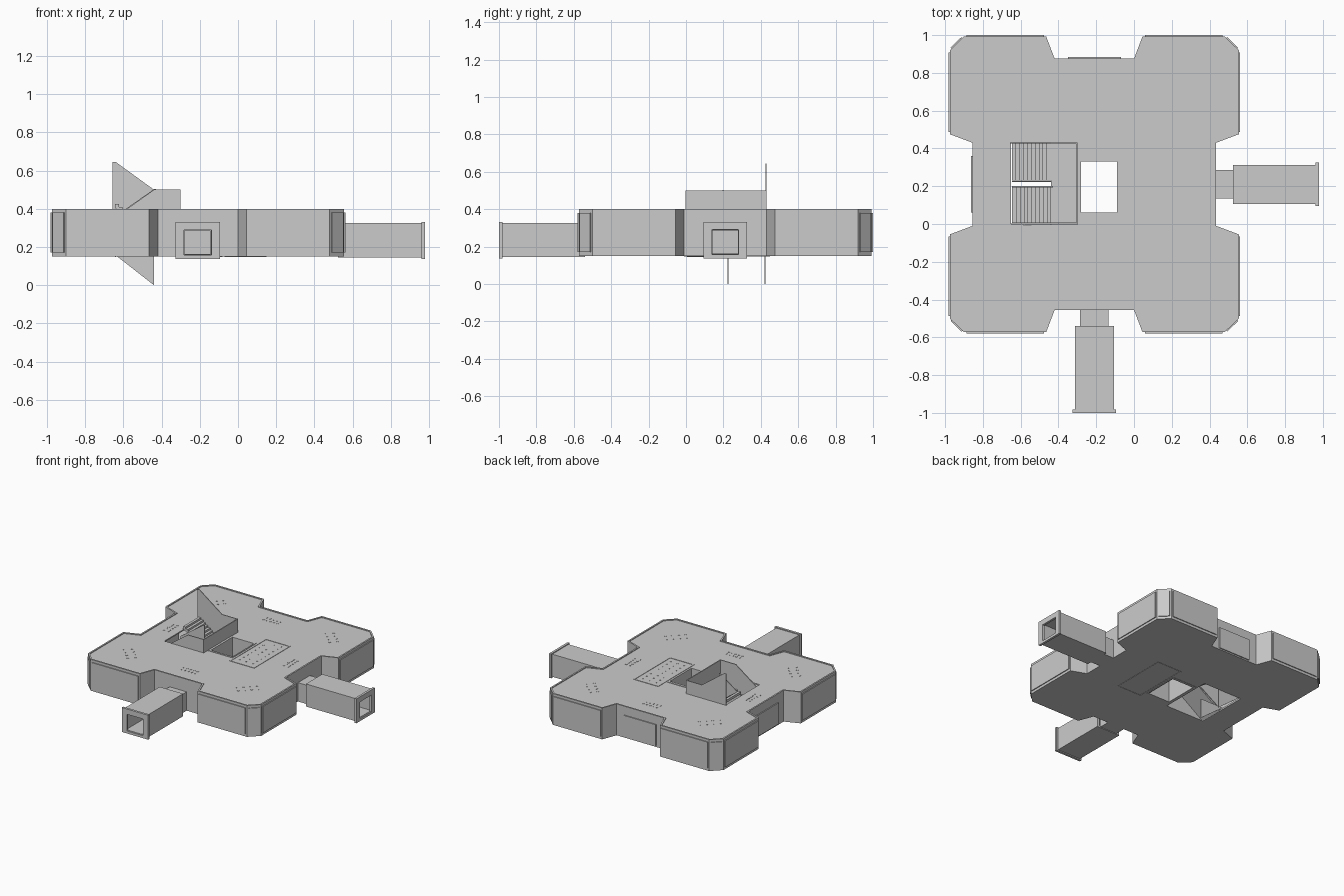
import bpy, bmesh
from mathutils import Vector

if "Cube" in bpy.data.objects:
    bpy.data.objects.remove(bpy.data.objects["Cube"])

CX, CY = -0.21, 0.21          # centre of the storey plan
Z0, Z1 = 0.15, 0.40           # underside and roof of the storey


def prism(name, pts, vec):
    """Extrude a closed planar polygon along vec."""
    bm = bmesh.new()
    f = bm.faces.new([bm.verts.new(p) for p in pts])
    ext = bmesh.ops.extrude_face_region(bm, geom=[f])
    vs = [g for g in ext['geom'] if isinstance(g, bmesh.types.BMVert)]
    bmesh.ops.translate(bm, verts=vs, vec=vec)
    bmesh.ops.recalc_face_normals(bm, faces=bm.faces)
    me = bpy.data.meshes.new(name)
    bm.to_mesh(me)
    bm.free()
    ob = bpy.data.objects.new(name, me)
    bpy.context.collection.objects.link(ob)
    return ob


def plan(name, pts, za, zb):
    return prism(name, [(x, y, za) for x, y in pts], (0, 0, zb - za))


def side(name, pts, ya, yb):
    return prism(name, [(x, ya, z) for x, z in pts], (0, yb - ya, 0))


def box(name, x0, x1, y0, y1, z0, z1):
    return plan(name, [(x0, y0), (x1, y0), (x1, y1), (x0, y1)], z0, z1)


def cut(ob, *cutters):
    for c in cutters:
        m = ob.modifiers.new('cut', 'BOOLEAN')
        m.operation, m.solver, m.object = 'DIFFERENCE', 'EXACT', c
        bpy.context.view_layer.objects.active = ob
        bpy.ops.object.modifier_apply(modifier=m.name)
        bpy.data.objects.remove(c)
    return ob


def inset(pts, d):
    """Offset a clockwise outline inwards by d with mitred corners."""
    out, n = [], len(pts)
    for i in range(n):
        a, b, c = (Vector(pts[(i + k) % n]) for k in (-1, 0, 1))
        u, v = (b - a).normalized(), (c - b).normalized()
        nu, nv = Vector((u.y, -u.x)), Vector((v.y, -v.x))
        m = (nu + nv) / (1 + nu.dot(nv))
        out.append(tuple(b + m * d))
    return out


# Outline: one corner lobe mirrored into four, running clockwise
Q = [(0.21, 0.665), (0.255, 0.783), (0.69, 0.783), (0.765, 0.71), (0.765, 0.265), (0.645, 0.22)]
outline, lobe_edges = [], []
for sx, sy in ((1, 1), (1, -1), (-1, -1), (-1, 1)):
    q = [(CX + sx * x, CY + sy * y) for x, y in Q]
    if sx * sy < 0:
        q.reverse()
    outline += q
    lobe_edges += [(q[i], q[i + 1]) for i in (1, 2, 3)]

# Storey shell: recessed roof inside a rim, hollow inside, stairwell, lift shaft and doors cut out
shell = plan('storey_shell', outline, Z0, Z1)
cut(shell,
    plan('rim_cut', inset(outline, 0.012), 0.394, 0.45),
    plan('room_cut', inset(outline, 0.022), 0.163, 0.384),
    box('well_cut', -0.65, -0.302, 0.0, 0.43, 0.1, 0.5),
    box('shaft_cut', -0.28, -0.09, 0.06, 0.33, 0.1, 0.5),
    box('south_door_cut', -0.28, -0.145, -0.5, -0.4, 0.163, 0.285),
    box('east_door_cut', 0.38, 0.48, 0.143, 0.278, 0.163, 0.285))

# Raised window panels on the lobe walls
for p, q in lobe_edges:
    p, q = Vector(p), Vector(q)
    d = (q - p).normalized()
    n = Vector((-d.y, d.x)) * 0.007
    a, b = p + d * 0.012, q - d * 0.012
    plan('wall_panel', [a, b, b + n, a + n], 0.17, 0.38)

# Closed doors on the back and left recesses
box('back_door_panel', -0.35, -0.07, 0.87, 0.883, 0.16, 0.33)
box('left_door_panel', -0.863, -0.85, 0.06, 0.36, 0.16, 0.33)

# Lift shaft lining
cut(box('lift_shaft', -0.297, -0.08, 0.045, 0.35, 0.148, 0.398),
    box('lift_cut', -0.28, -0.09, 0.06, 0.33, 0.1, 0.5))

# Core room partitions beside the shaft
for w in ((-0.07, 0.15, -0.01, 0.0), (-0.07, 0.15, 0.44, 0.45),
          (0.14, 0.15, 0.0, 0.44), (-0.07, -0.06, 0.0, 0.44)):
    box('core_partition', *w, 0.148, 0.397)


# Two stair flights and the half landing
def flight(name, z_lo, x_lo, x_hi, ya, yb, n=10):
    dx, dz = (x_hi - x_lo) / n, 0.15 / n
    pts = [(x_lo, z_lo - 0.01)]
    for i in range(n):
        pts += [(x_lo + i * dx, z_lo + (i + 1) * dz), (x_lo + (i + 1) * dx, z_lo + (i + 1) * dz)]
    pts += [(x_hi, z_lo + 0.13)]
    return side(name, pts, ya, yb)


flight('lower_flight', 0.155, -0.645, -0.44, 0.005, 0.195)
flight('upper_flight', 0.275, -0.44, -0.645, 0.23, 0.425)
box('stair_landing', -0.44, -0.305, 0.005, 0.425, 0.27, 0.29)

# Stair walls: sloping sides, end wall, middle balustrade and lower skirts
side('front_stair_wall', [(-0.65, 0.15), (-0.65, 0.35), (-0.44, 0.5), (-0.3, 0.5), (-0.3, 0.15)], -0.004, 0.003)
side('back_stair_wall', [(-0.657, 0.15), (-0.657, 0.645), (-0.64, 0.645), (-0.44, 0.5), (-0.3, 0.5), (-0.3, 0.15)], 0.425, 0.431)
box('stair_end_wall', -0.308, -0.3, 0.0, 0.43, 0.15, 0.5)
side('stair_balustrade', [(-0.645, 0.165), (-0.645, 0.36), (-0.44, 0.503), (-0.43, 0.503), (-0.43, 0.3)], 0.194, 0.2)
for y in (0.222, 0.42):
    side('stair_skirt', [(-0.645, 0.16), (-0.44, 0.16), (-0.44, 0.0)], y, y + 0.006)


# Corridors: hollow connector, hollow passage and end frame, along +x or -y
def tube(name, east, a, b, w, z0, z1, iw, iz0, iz1):
    def span(n, s, e, h, lo, hi):
        if east:
            return box(n, s, e, CY - h, CY + h, lo, hi)
        return box(n, CX - h, CX + h, CY - e, CY - s, lo, hi)
    off = 0 if east else CY
    cut(span(name, a + off, b + off, w, z0, z1),
        span('bore', a + off - 0.02, b + off + 0.02, iw, iz0, iz1))


for east, wall, mid, end in ((True, 0.425, 0.525, 0.98), (False, 0.445, 0.54, 1.0)):
    s = 'east' if east else 'south'
    tube(s + '_connector', east, wall, mid + 0.005, 0.075, 0.15, 0.30, 0.068, 0.16, 0.288)
    tube(s + '_passage', east, mid, end - 0.01, 0.103, 0.145, 0.325, 0.085, 0.16, 0.305)
    tube(s + '_end_frame', east, end - 0.018, end, 0.116, 0.137, 0.332, 0.072, 0.157, 0.29)


# Roof studs: rows over the lobes, the mid edges and the core room
def stud(x, y, r=0.006):
    box('roof_stud', x - r, x + r, y - r, y + r, 0.39, 0.396)


for sx in (-1, 1):
    for sy in (-1, 1):
        for i in range(4):
            for j in (-1, 1):
                t, o = (i - 1.5) * 0.035, j * 0.02
                stud(CX + sx * (0.52 + t + o), CY + sy * (0.53 - t + o))
for i in range(5):
    t = (i - 2) * 0.03
    for o in (-0.018, 0.018):
        for s in (-1, 1):
            stud(CX + t, CY + s * 0.52 + o)
            stud(CX + s * 0.53 + o, CY + t)
for x in (-0.02, 0.04, 0.10):
    for i in range(8):
        stud(x, 0.05 + i * 0.05, 0.004)
